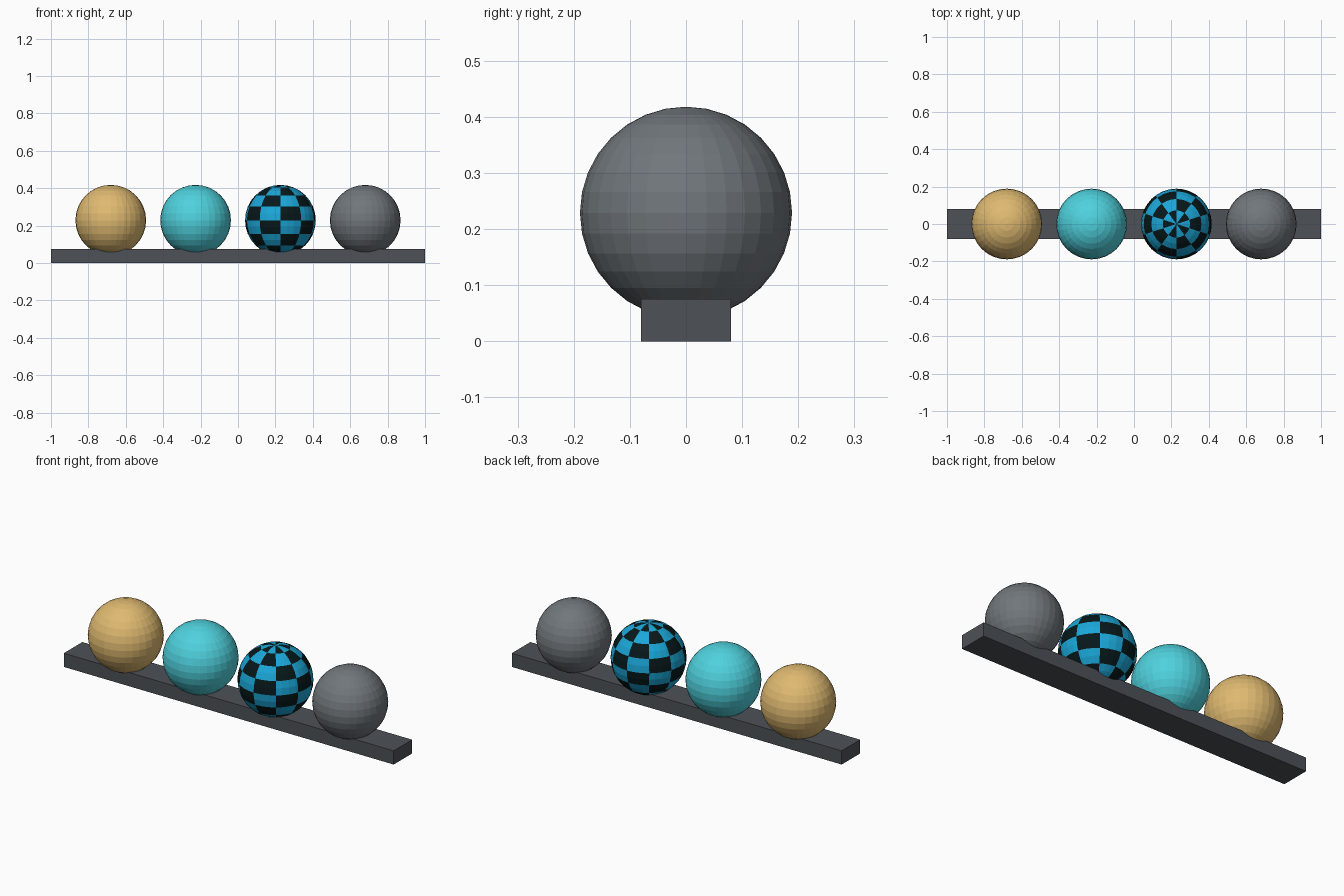
import bpy, bmesh, math
from mathutils import Vector

if "Cube" in bpy.data.objects:
    bpy.data.objects.remove(bpy.data.objects["Cube"], do_unlink=True)

RADIUS, CENTRE_Z, SPACING = 0.189, 0.229, 0.4535
COLUMNS, BANDS = 10, 8


def material(name, srgb):
    mat = bpy.data.materials.new(name)
    mat.use_nodes = True
    colour = [(c / 255) ** 2.2 for c in srgb] + [1]
    mat.diffuse_color = colour
    bsdf = mat.node_tree.nodes["Principled BSDF"]
    bsdf.inputs["Base Color"].default_value = colour
    bsdf.inputs["Roughness"].default_value = 0.7
    return mat


def finish(bm, name, location, *mats):
    mesh = bpy.data.meshes.new(name)
    bm.to_mesh(mesh)
    bm.free()
    obj = bpy.data.objects.new(name, mesh)
    obj.location = location
    for mat in mats:
        mesh.materials.append(mat)
    bpy.context.collection.objects.link(obj)


def sphere():
    bm = bmesh.new()
    bmesh.ops.create_uvsphere(bm, u_segments=32, v_segments=16, radius=RADIUS)
    return bm


def paint_checks(bm):
    # Cut the column borders, then colour alternate cells by angle
    for i in range(COLUMNS // 2):
        a = 2 * math.pi * i / COLUMNS
        bmesh.ops.bisect_plane(bm, geom=bm.verts[:] + bm.edges[:] + bm.faces[:], dist=1e-5,
                               plane_co=(0, 0, 0), plane_no=(math.cos(a), math.sin(a), 0))
    for face in bm.faces:
        c = face.calc_center_median()
        lon = math.atan2(c.x, -c.y) % (2 * math.pi)
        lat = math.atan2(c.z, math.hypot(c.x, c.y)) + math.pi / 2
        cell = int(lon / (2 * math.pi) * COLUMNS) + int(lat / math.pi * BANDS)
        face.material_index = cell % 2


# Supporting beam
bm = bmesh.new()
bmesh.ops.create_cube(bm, size=1)
bmesh.ops.scale(bm, vec=Vector((2, 0.16, 0.075)), verts=bm.verts)
finish(bm, "beam", (0, 0, 0.0375), material("dark grey", (78, 82, 87)))

# Row of spheres
plain = {"gold_sphere": (-1.5, (222, 184, 112)), "cyan_sphere": (-0.5, (80, 208, 220)),
         "grey_sphere": (1.5, (112, 118, 123))}
for name, (slot, colour) in plain.items():
    finish(sphere(), name, (slot * SPACING, 0, CENTRE_Z), material(name.split("_")[0], colour))

# Chequered sphere
bm = sphere()
paint_checks(bm)
finish(bm, "chequered_sphere", (0.5 * SPACING, 0, CENTRE_Z),
       material("black green", (15, 30, 32)), material("blue", (32, 165, 215)))
